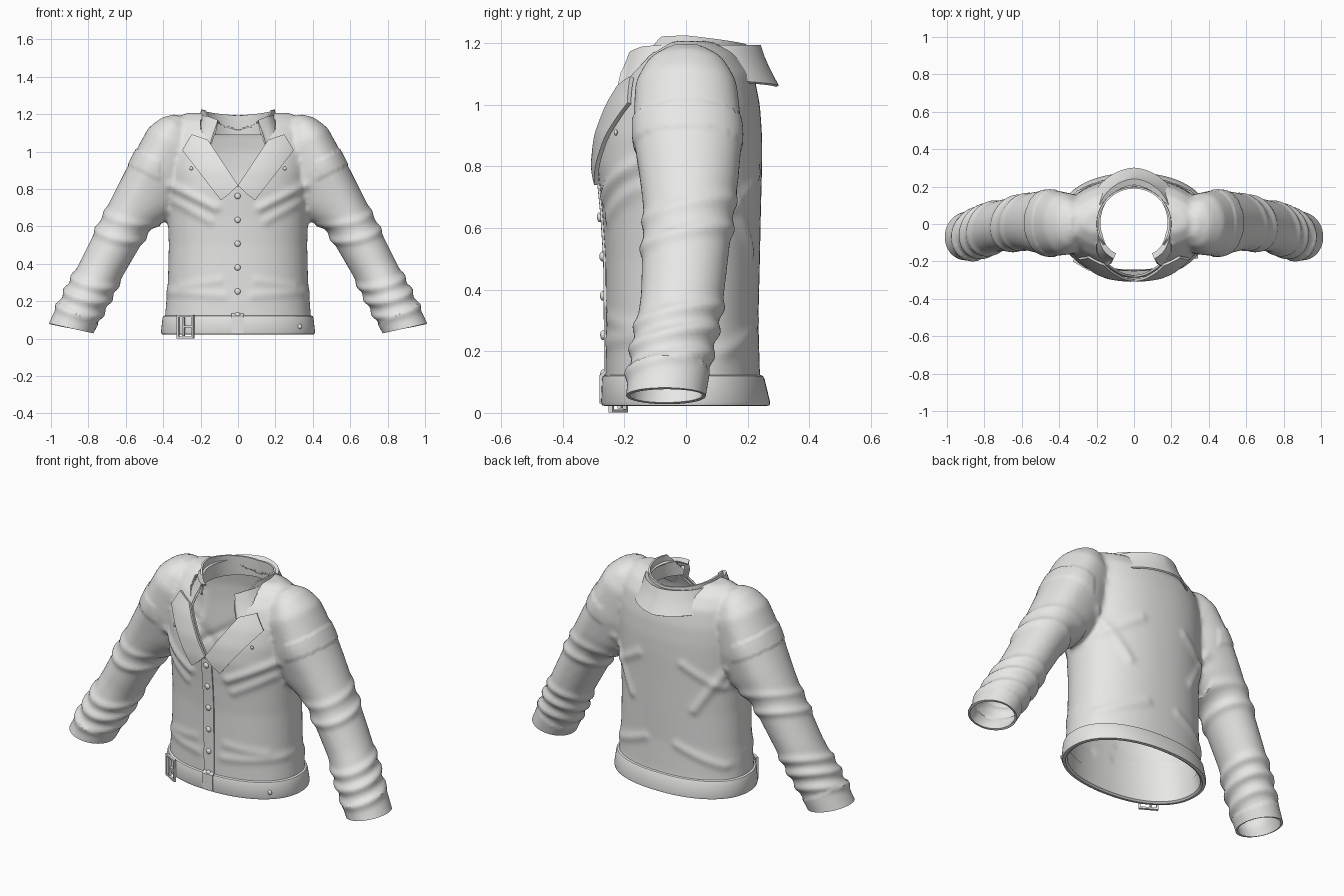
import bpy, bmesh, math
from mathutils import Vector
from mathutils.bvhtree import BVHTree

cube = bpy.data.objects.get("Cube")
if cube:
    bpy.data.objects.remove(cube, do_unlink=True)

cloth = bpy.data.materials.new("light_grey_cloth")
cloth.use_nodes = True
grey = (0.8, 0.8, 0.79, 1)
cloth.diffuse_color = grey
cloth.node_tree.nodes["Principled BSDF"].inputs["Base Color"].default_value = grey
parts = []


def lerp_rows(rows, t):
    """Interpolate a table whose first column is the key."""
    for a, b in zip(rows, rows[1:]):
        if t <= b[0]:
            f = max(0, (t - a[0]) / (b[0] - a[0]))
            return [p + (q - p) * f for p, q in zip(a, b)][1:]
    return rows[-1][1:]


def loft(bm, rings, wrap=True, caps=False):
    vs = [[bm.verts.new(p) for p in r] for r in rings]
    n = len(vs[0])
    for a, b in zip(vs, vs[1:]):
        for i in range(n if wrap else n - 1):
            j = (i + 1) % n
            bm.faces.new((a[i], a[j], b[j], b[i]))
    if caps:
        bm.faces.new(vs[0])
        bm.faces.new(vs[-1])


def make(name, bm, mods=()):
    """Turn a bmesh into an object and apply a list of modifiers."""
    bmesh.ops.recalc_face_normals(bm, faces=bm.faces)
    me = bpy.data.meshes.new(name)
    bm.to_mesh(me)
    bm.free()
    ob = bpy.data.objects.new(name, me)
    bpy.context.collection.objects.link(ob)
    for kind, settings in mods:
        m = ob.modifiers.new(kind, kind)
        for k, v in settings.items():
            setattr(m, k, v)
    if mods:
        bpy.context.view_layer.update()
        dg = bpy.context.evaluated_depsgraph_get()
        ob.data = bpy.data.meshes.new_from_object(ob.evaluated_get(dg))
        ob.modifiers.clear()
    ob.data.materials.clear()
    ob.data.materials.append(cloth)
    parts.append(ob)
    return ob


def thick(t, offset=0):
    return [("SOLIDIFY", dict(thickness=t, offset=offset))]


# Torso sections: height, half width, front, back
TORSO = [(-0.06, .397, .26, .262), (.02, .397, .26, .26), (.12, .39, .26, .24),
         (.3, .375, .26, .235), (.5, .37, .262, .24), (.65, .375, .272, .243),
         (.8, .38, .287, .247), (.9, .385, .278, .247), (1.0, .385, .247, .24),
         (1.1, .37, .197, .22), (1.17, .34, .13, .17), (1.207, .28, .06, .1)]


def torso_ring(z, off=0.0, n=96):
    hx, f, b = lerp_rows(TORSO, z)
    pts = []
    for i in range(n):
        a = math.tau * i / n
        c, s = math.cos(a), math.sin(a)
        x = math.copysign(abs(c) ** .91, c) * (hx + off)
        y = math.copysign(abs(s) ** .91, s) * ((b if s > 0 else f) + off)
        pts.append((x, y, z))
    return pts


# Sleeve axis frame and sections: position, outer, inner, depth, y centre
D, N, AXIS = Vector((.46, 0, -.89)), Vector((.89, 0, .46)), .82
SLEEVE = [(-.91, .03, .04, .06, 0), (-.86, .085, .1, .125, 0), (-.78, .122, .2, .165, 0),
          (-.6, .126, .24, .178, .005), (-.45, .125, .23, .162, .01),
          (-.37, .124, .185, .153, .01), (-.3, .123, .135, .146, .008),
          (0, .118, .12, .135, -.012), (.2, .116, .118, .13, -.045), (.48, .108, .116, .122, -.08)]


def sleeve_ring(t, side, n=48):
    o, i, h, cy = lerp_rows(SLEEVE, t)
    pts = []
    for k in range(n):
        a = math.tau * k / n
        c = math.cos(a)
        p = D * t + N * (AXIS + c * (o if c > 0 else i))
        pts.append((p.x * side, cy + h * math.sin(a), p.z))
    return pts


bm = bmesh.new()
loft(bm, [torso_ring(-.06 + 1.267 * k / 60) for k in range(61)], caps=True)
for side in (1, -1):
    loft(bm, [sleeve_ring(-.91 + 1.39 * k / 60, side) for k in range(61)], caps=True)
shell = make("jacket_body", bm, [("REMESH", dict(mode='VOXEL', voxel_size=.013)),
                                 ("SMOOTH", dict(factor=.5, iterations=8))])

# Cloth folds: segments on the torso (front flag, ends, height) and rings on sleeves
FOLDS = [(1, .12, .7, .36, .82, .013), (1, .15, .63, .33, .73, .008), (1, .08, .23, .36, .25, .006),
         (1, .1, .31, .3, .28, .005), (0, .2, .52, .36, .78, .01), (0, .1, .3, .34, .2, .008),
         (0, .14, .78, .33, .66, .008)]
RINGS = [(.07, .012), (.15, .015), (.235, .013), (-.21, .011), (-.31, .008)]


def fold_height(p):
    x, h = abs(p.x), 0
    q = Vector((x, 0, p.z))
    t, s = q.dot(D), q.dot(N) - AXIS
    if x > .42 and t > -.65:
        u = t + .25 * p.y - .25 * s
        for t0, amp in RINGS:
            h += amp * math.exp(-((u - t0) / .024) ** 2)
        if t > .275 or t < -.56:
            h += .005
    elif x < .42:
        for front, x0, z0, x1, z1, amp in FOLDS:
            if front == (p.y < 0):
                a, d = Vector((x0, z0)), Vector((x1 - x0, z1 - z0))
                w = Vector((x, p.z)) - a
                f = min(1, max(0, w.dot(d) / d.length_squared))
                h += amp * math.exp(-((w - d * f).length / .024) ** 2)
    return h


bm = bmesh.new()
bm.from_mesh(shell.data)
bm.normal_update()
for v, n in [(v, v.normal.copy()) for v in bm.verts]:
    v.co += n * fold_height(v.co)
bm.normal_update()
surface = BVHTree.FromBMesh(bm)


def cut(test, co, no, clear):
    faces = [f for f in bm.faces if test(f.calc_center_median())]
    geom = set(faces)
    for f in faces:
        geom.update(f.verts)
        geom.update(f.edges)
    bmesh.ops.bisect_plane(bm, geom=list(geom), plane_co=co, plane_no=no, clear_inner=clear)


# Open the hem, cuffs, neck and front V
cut(lambda c: abs(c.x) < .5 and c.z < .2, (0, 0, .035), (0, 0, 1), True)
for side in (1, -1):
    cut(lambda c: c.x * side > .6 and c.z < .3, (.87 * side, 0, .05), (-.22 * side, 0, .975), True)
    cut(lambda c: c.y < -.05 and c.z > .7, (0, 0, .81), (.84 * side, 0, -.54), False)
NECK = .2


def in_opening(c):
    if c.z > 1 and math.hypot(c.x, c.y) < NECK:
        return True
    return c.y < -.05 and abs(c.x) < min(.2, (c.z - .81) * .643)


bmesh.ops.delete(bm, geom=[f for f in bm.faces if in_opening(f.calc_center_median())], context='FACES')
for v in bm.verts:
    r = math.hypot(v.co.x, v.co.y)
    if v.is_boundary and v.co.z > 1.05 and v.co.y > -.1 and r < .24:
        v.co.x *= NECK / r
        v.co.y *= NECK / r
parts.remove(shell)
bpy.data.objects.remove(shell)
make("jacket_body", bm, thick(.012, -1))

# Hem band
bm = bmesh.new()
loft(bm, [torso_ring(z, o) for z, o in
          ((.125, -.004), (.12, .01), (.11, .013), (.035, .016), (.024, .012), (.022, -.004), (.03, -.014), (.115, -.016))])
make("hem_band", bm)


def front_y(x, z):
    hit = surface.ray_cast(Vector((x, -2, z)), Vector((0, 1, 0)))[0]
    return (hit.y if hit else -.2) - (.014 if z < .122 else 0)


def patch(name, lines, side=1, n=24, off=.012, t=.014):
    """Cloth panel lying on the front, spanned between straight lines."""
    bm, cols = bmesh.new(), []
    for k in range((len(lines) - 1) * 5 + 1):
        i = min(k // 5, len(lines) - 2)
        f = k / 5 - i
        ends = [Vector(a).lerp(Vector(b), f) for a, b in zip(lines[i], lines[i + 1])]
        pts = [ends[0].lerp(ends[1], j / n) for j in range(n + 1)]
        cols.append([(p.x * side, front_y(p.x * side, p.y) - off, p.y) for p in pts])
    loft(bm, cols, wrap=False)
    make(name, bm, thick(t))


# Button placket and lapels
patch("button_placket", [((-.035, .03), (-.035, .8)), ((.03, .03), (.03, .8))], n=60, off=.002, t=.01)
for side, label in ((1, "left"), (-1, "right")):
    patch(label + "_lapel", [((.0, .82), (.16, 1.06)), ((.045, .775), (.245, 1.09)),
                             ((.09, .74), (.295, 1.005))], side, off=.016)

# Folded collar: angle from front, top z, bottom z, top reach, bottom reach
FALL = [(32, 1.165, 1.1, .215, .25), (36, 1.17, 1.0, .218, .285), (50, 1.185, 1.005, .22, .305),
        (72, 1.19, 1.09, .21, .27), (110, 1.19, 1.08, .215, .27), (180, 1.19, 1.06, .24, .297)]
bm, cols = bmesh.new(), []
for k in range(75):
    a = 32 + 4 * k
    if a > 328:
        break
    zt, zb, rt, rb = lerp_rows(FALL, min(a, 360 - a))
    s, c = math.sin(math.radians(a)), -math.cos(math.radians(a))
    col = []
    for f in (0, .25, .5, .75, 1):
        r = rt + (rb - rt) * f ** 1.3
        col.append((s * r * .95, c * r, zt + (zb - zt) * f))
    cols.append([(s * (rt - .03), c * (rt - .03), zt - .012)] + col)
loft(bm, cols, wrap=False)
make("collar_fall", bm, thick(.01))

# Collar stand, taller at the sides
STAND = [(38, 1.12), (66, 1.222), (90, 1.225), (140, 1.205), (180, 1.192)]
bm, cols = bmesh.new(), []
for k in range(72):
    a = 38 + 244 * k / 71
    zt = lerp_rows(STAND, min(a, 360 - a))[0] if a < 322 else 1.12
    cols.append((a, zt))
rows = []
for k in range(63):
    a = 38 + 284 * k / 62
    zt = lerp_rows(STAND, min(a, 360 - a))[0]
    s, c = math.sin(math.radians(a)), -math.cos(math.radians(a))
    rows.append([(s * r, c * r, z) for r, z in ((.2, 1.09), (.196, 1.14), (.194, zt))])
loft(bm, rows, wrap=False)
make("collar_stand", bm, thick(.01))


def button(name, x, z, r):
    bm = bmesh.new()
    bmesh.ops.create_uvsphere(bm, u_segments=16, v_segments=10, radius=r)
    for v in bm.verts:
        v.co = Vector((v.co.x + x, v.co.y * .6 + front_y(x, z) - .009, v.co.z + z))
    make(name, bm)


# Front buttons, hem button and lapel rivets
for k in range(6):
    button("front_button", -.002, .125 + .1275 * k, .016)
button("hem_button", .33, .065, .013)
for side in (1, -1):
    button("chest_rivet", .25 * side, .91, .01)

# Buckle: four bars and a prong, turned to follow the hem
bm = bmesh.new()
turn = math.radians(-30)
for dx, dz, w, h in ((-.046, 0, .01, .126), (.046, 0, .01, .126), (0, .058, .1, .01),
                     (0, -.058, .1, .01), (.022, 0, .055, .01), (-.012, 0, .01, .1)):
    new = bmesh.ops.create_cube(bm, size=1)["verts"]
    for v in new:
        lx, ly = v.co.x * w + dx, v.co.y * .014 - .01
        v.co = Vector((-.275 + lx * math.cos(turn) - ly * math.sin(turn),
                       front_y(-.275, .065) + lx * math.sin(turn) + ly * math.cos(turn),
                       .064 + dz + v.co.z * h))
make("hem_buckle", bm)

# Smooth shading with sharp rims
bpy.ops.object.select_all(action='DESELECT')
for ob in parts:
    ob.select_set(True)
bpy.context.view_layer.objects.active = parts[0]
bpy.ops.object.shade_smooth_by_angle(angle=math.radians(40))
